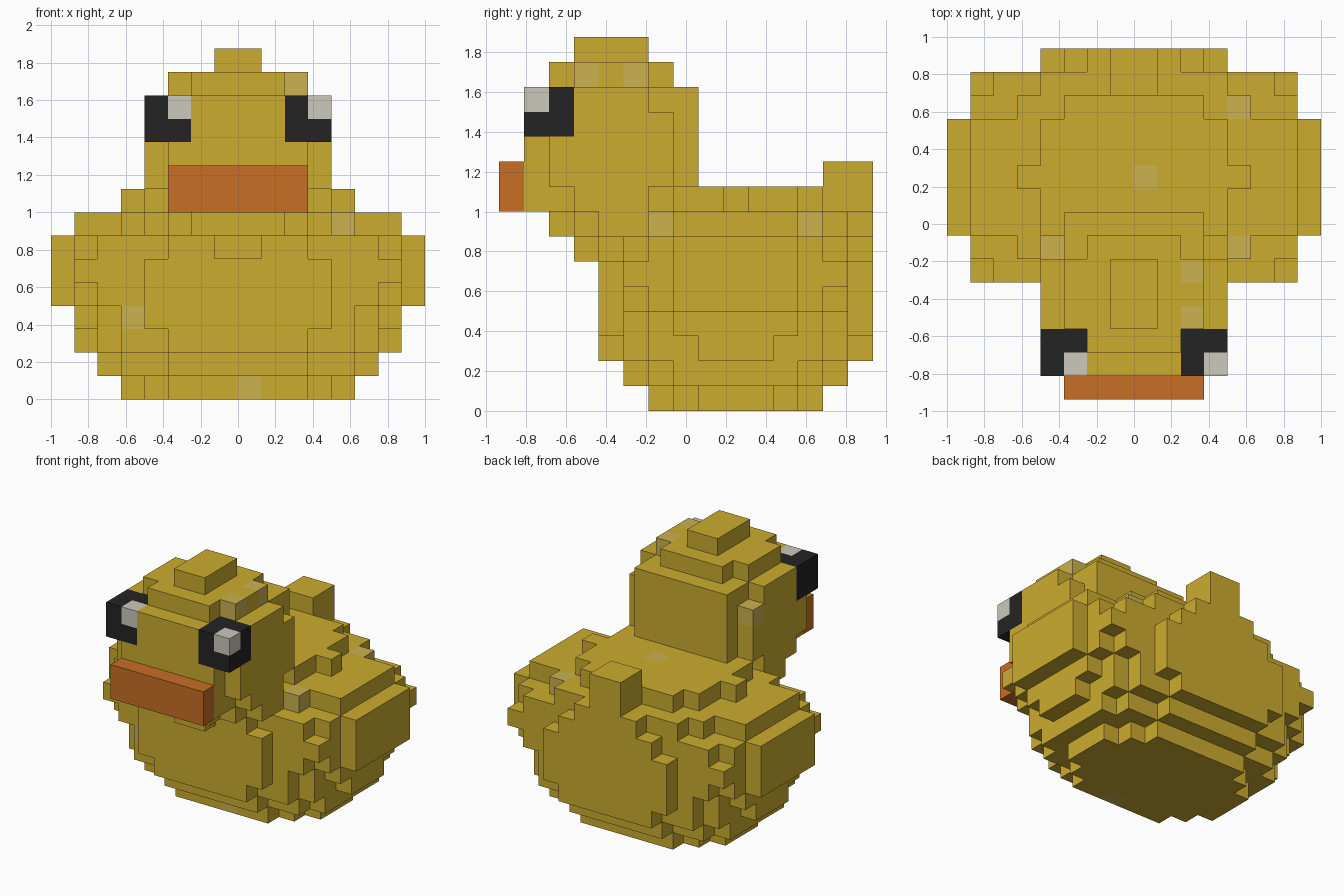
import bpy
import bmesh
from mathutils import Vector

STEP = 0.125
MID_Y = 0.25   # the body is mirrored front to back about this line

cube = bpy.data.objects.get("Cube")
if cube:
    bpy.data.objects.remove(cube, do_unlink=True)


def make_material(name, rgb):
    linear = [(c / 255 / 12.92) if c < 11 else ((c / 255 + 0.055) / 1.055) ** 2.4 for c in rgb]
    mat = bpy.data.materials.new(name)
    mat.use_nodes = True
    mat.diffuse_color = (*linear, 1)
    mat.node_tree.nodes["Principled BSDF"].inputs["Base Color"].default_value = (*linear, 1)
    return mat


YELLOW = make_material("duck yellow", (204, 172, 47))
PALE = make_material("pale yellow", (204, 178, 80))
ORANGE = make_material("beak orange", (200, 111, 38))
BLACK = make_material("eye black", (36, 36, 36))
WHITE = make_material("glint white", (204, 200, 188))


def block(xs, ys, zs):
    """Cells of a box; each range includes its first and last cell."""
    return {(x, y, z) for x in range(xs[0], xs[1] + 1)
            for y in range(ys[0], ys[1] + 1) for z in range(zs[0], zs[1] + 1)}


def slab(half, y0, y1, z0, z1):
    """Box centred on x, reaching half cells to each side."""
    return block((-half, half - 1), (y0, y1), (z0, z1))


# Body: one string per layer, half widths from the middle row outwards
body = set()
for z, widths in enumerate(["5543", "66653", "776653", "777654", "888764",
                            "888774", "888763", "777542", "5443"]):
    for row, half in enumerate(widths):
        for y in {row, -row}:
            body |= slab(int(half), y, y, z, z)

# Breast steps up to the head
breast = (slab(1, -6, -6, 6, 6) | slab(2, -7, -7, 7, 7)
          | slab(3, -6, -6, 7, 7) | slab(4, -5, -5, 7, 7))

# Head with notched corners and a stepped crown
head = (slab(3, -8, -2, 8, 12) | slab(4, -6, -4, 8, 8) | slab(4, -7, -3, 9, 11)
        | slab(4, -8, -4, 12, 12) | slab(2, -7, -3, 13, 13)
        | slab(3, -6, -4, 13, 13) | slab(1, -6, -4, 14, 14))

tail = slab(1, 4, 5, 8, 9)
beak = slab(3, -9, -9, 8, 9)
left_eye = block((2, 3), (-8, -7), (11, 12))
right_eye = block((-4, -3), (-8, -7), (11, 12))
left_glint = {(3, -8, 12)}
right_glint = {(-3, -8, 12)}

# Single pale cells scattered over the feathers
pale_cells = {(2, -6, 13), (2, -4, 13), (4, -3, 7), (4, 3, 7), (-5, -4, 3),
              (0, -3, 0), (0, 0, 8), (-4, -3, 11)}

# Earlier parts own the cells they share with later ones
parts = [("left_glint", left_glint, WHITE), ("right_glint", right_glint, WHITE),
         ("left_eye", left_eye, BLACK), ("right_eye", right_eye, BLACK),
         ("beak", beak, ORANGE), ("tail", tail, YELLOW), ("head", head, YELLOW),
         ("breast", breast, YELLOW), ("body", body, YELLOW)]
filled = set().union(*(cells for _, cells, _ in parts))


def build(name, cells, mat):
    bm = bmesh.new()
    for cell in sorted(cells):
        centre = Vector(cell) + Vector((0.5, 0, 0.5))
        for axis in range(3):
            for sign in (-1, 1):
                n = Vector([sign if i == axis else 0 for i in range(3)])
                if tuple(int(c + d) for c, d in zip(cell, n)) in filled:
                    continue
                u = Vector([1 if i == (axis + 1) % 3 else 0 for i in range(3)])
                v = n.cross(u)
                corners = [centre + (n + a * u + b * v) / 2
                           for a, b in ((-1, -1), (1, -1), (1, 1), (-1, 1))]
                face = bm.faces.new([bm.verts.new(c * STEP + Vector((0, MID_Y, 0)))
                                     for c in corners])
                face.material_index = int(cell in pale_cells)
    bmesh.ops.remove_doubles(bm, verts=bm.verts[:], dist=STEP / 100)
    # Merge the cell faces into large flat panels
    bmesh.ops.dissolve_limit(bm, angle_limit=0.01, verts=bm.verts[:], edges=bm.edges[:],
                             delimit={'MATERIAL'})
    mesh = bpy.data.meshes.new(name)
    bm.to_mesh(mesh)
    bm.free()
    mesh.materials.append(mat)
    mesh.materials.append(PALE if mat == YELLOW else mat)
    obj = bpy.data.objects.new(name, mesh)
    bpy.context.scene.collection.objects.link(obj)


taken = set()
for name, cells, mat in parts:
    build(name, cells - taken, mat)
    taken |= cells
